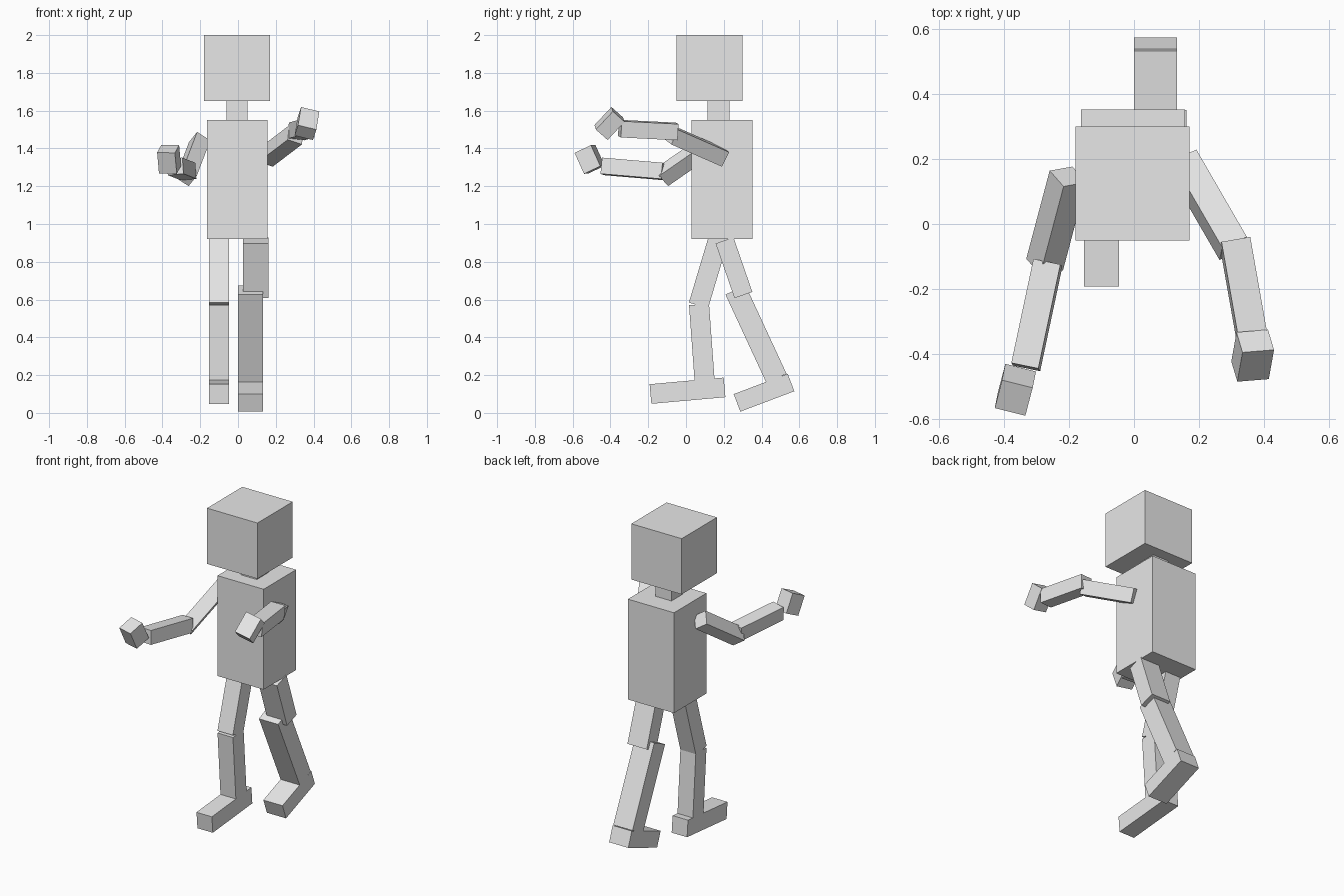
import bpy
from math import cos, sin, radians
from mathutils import Vector, Matrix

cube = bpy.data.objects.get("Cube")
if cube:
    bpy.data.objects.remove(cube, do_unlink=True)

# One plain grey for the whole figure
grey = bpy.data.materials.new("plain_grey")
grey.use_nodes = True
grey.diffuse_color = (0.8, 0.8, 0.8, 1)
grey.node_tree.nodes["Principled BSDF"].inputs["Base Color"].default_value = (0.8, 0.8, 0.8, 1)


def block(name, matrix):
    """Unit cube placed by a matrix that is baked into the mesh."""
    bpy.ops.mesh.primitive_cube_add(size=1)
    obj = bpy.context.object
    obj.name = obj.data.name = name
    obj.data.transform(matrix)
    obj.data.materials.append(grey)


def upright(name, low, high):
    low, high = Vector(low), Vector(high)
    block(name, Matrix.Translation((low + high) / 2) @ Matrix.Diagonal((high - low).to_4d()))


def limb(name, start, end, width, thick, roll=0):
    """Box running from start to end, turned about its own axis by roll degrees."""
    start, end = Vector(start), Vector(end)
    axis = (end - start).normalized()
    flat = Vector((0, 0, 1)).cross(axis).normalized()
    up = axis.cross(flat)
    r = radians(roll)
    side = flat * cos(r) - up * sin(r)
    turn = Matrix((side, axis, side.cross(axis))).transposed().to_4x4()
    size = Matrix.Diagonal((width, (end - start).length, thick, 1))
    block(name, Matrix.Translation((start + end) / 2) @ turn @ size)


# Head, neck and torso
upright("head", (-0.18, -0.05, 1.65), (0.17, 0.30, 2.0))
upright("neck", (-0.06, 0.115, 1.54), (0.05, 0.23, 1.66))
upright("torso", (-0.163, 0.03, 0.92), (0.157, 0.352, 1.55))

# Right leg, stepping forward
x = -0.1
limb("right_thigh", (x, 0.18, 0.95), (x, 0.066, 0.569), 0.107, 0.106)
limb("right_shin", (x, 0.069, 0.574), (x, 0.098, 0.177), 0.107, 0.106)
limb("right_foot", (x, 0.204, 0.135), (x, -0.188, 0.1), 0.107, 0.104)

# Left leg, trailing behind
limb("left_thigh", (0.094, 0.204, 0.913), (0.094, 0.304, 0.624), 0.134, 0.1)
x = 0.066
limb("left_shin", (x, 0.262, 0.651), (x, 0.479, 0.183), 0.133, 0.117)
limb("left_foot", (x, 0.556, 0.161), (x, 0.27, 0.053), 0.133, 0.099)

# Left arm, raised forward
limb("left_upper_arm", (0.15, 0.193, 1.354), (0.305, -0.075, 1.472), 0.086, 0.086, 18)
limb("left_forearm", (0.31, -0.05, 1.49), (0.363, -0.35, 1.505), 0.09, 0.086, 5)
limb("left_hand", (0.373, -0.36, 1.58), (0.357, -0.45, 1.484), 0.1, 0.085, 20)

# Right arm, lower and bent forward
limb("right_upper_arm", (-0.203, 0.146, 1.438), (-0.275, -0.125, 1.25), 0.084, 0.084, 40)
limb("right_forearm", (-0.265, -0.12, 1.278), (-0.333, -0.44, 1.305), 0.085, 0.086, -5)
limb("right_hand", (-0.36, -0.485, 1.287), (-0.37, -0.535, 1.398), 0.097, 0.098, 3)
